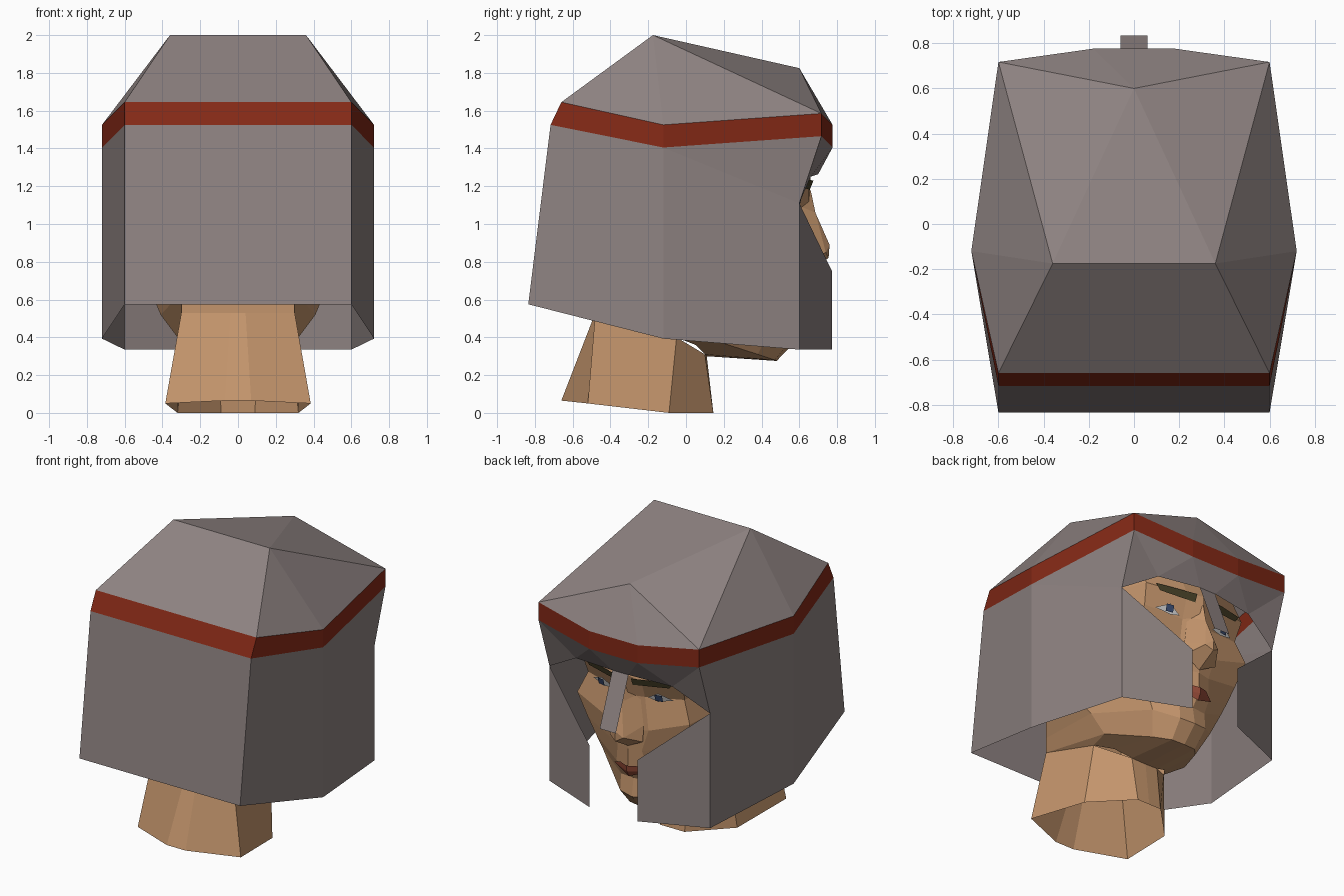
import bpy, bmesh


def material(name, rgb):
    m = bpy.data.materials.new(name)
    m.diffuse_color = (*rgb, 1)
    return m


STEEL = material("steel", (0.27, 0.225, 0.22))
RED = material("red", (0.23, 0.022, 0.008))
SKIN = material("skin", (0.55, 0.30, 0.15))
WHITE = material("white", (0.6, 0.6, 0.6))
BLUE = material("blue", (0.04, 0.07, 0.16))
HAIR = material("hair", (0.06, 0.05, 0.02))
LIPS = material("lips", (0.30, 0.07, 0.04))


def part(name, verts, faces, mat):
    """Flat-shaded half mesh, mirrored over x = 0."""
    bm = bmesh.new()
    vs = [bm.verts.new(v) for v in verts]
    for f in faces:
        bm.faces.new([vs[i] for i in f])
    bmesh.ops.remove_doubles(bm, verts=bm.verts, dist=0.0005)
    bmesh.ops.recalc_face_normals(bm, faces=bm.faces)
    mesh = bpy.data.meshes.new(name)
    bm.to_mesh(mesh)
    bm.free()
    ob = bpy.data.objects.new(name, mesh)
    bpy.context.collection.objects.link(ob)
    mesh.materials.append(mat)
    mod = ob.modifiers.new("mirror", 'MIRROR')
    mod.use_clip = True
    return ob


def loft(name, rows, mat):
    """Skin of quads between rows holding the same number of points."""
    n = len(rows[0])
    faces = [(r * n + c, r * n + c + 1, (r + 1) * n + c + 1, (r + 1) * n + c)
             for r in range(len(rows) - 1) for c in range(n - 1)]
    return part(name, [p for row in rows for p in row], faces, mat)


# helmet rings, back centre round to front centre
band_top = [(0, -.66, 1.645), (.6, -.66, 1.645), (.72, -.12, 1.525),
            (.6, .717, 1.585), (.18, .776, 1.525), (0, .776, 1.525)]
band_low = [(0, -.717, 1.525), (.6, -.717, 1.525), (.72, -.12, 1.405),
            (.6, .717, 1.465), (.18, .776, 1.405), (0, .776, 1.405)]
rim = [(0, -.835, .575), (.6, -.835, .575), (.72, -.12, .393), (.6, .6, .335)]
temple = (.6, .6, 1.11)

# roof of the helmet
part("helmet_roof", band_top + [(0, -.175, 2), (.36, -.175, 2), (0, .6, 1.825)],
     [(0, 1, 7, 6), (1, 2, 7), (2, 3, 7), (7, 3, 8), (6, 7, 8),
      (3, 4, 8), (4, 5, 8)], STEEL)

# painted band
loft("helmet_band", [band_top, band_low], RED)

# back and side walls
part("helmet_wall", band_low[:4] + rim + [temple],
     [(0, 1, 5, 4), (1, 2, 6, 5), (2, 8, 7, 6), (2, 3, 8)], STEEL)

# brow plate over the face opening
part("helmet_brow", band_low[3:] + [temple, (.36, .66, 1.25), (.06, .70, 1.264),
                                    (0, .70, 1.264)],
     [(0, 4, 3), (0, 1, 4), (1, 5, 4), (1, 2, 6, 5)], STEEL)

# cheek guards and thin nose guard
part("cheek_guard", [temple, (.18, .773, .75), (.18, .773, .335), rim[3]],
     [(0, 1, 2, 3)], STEEL)
part("nose_guard", [(0, .70, 1.264), (.06, .70, 1.264), (.06, .835, .92),
                    (0, .835, .92)], [(0, 1, 2, 3)], STEEL)

# face rows from under the jaw to the crown, centre out to the ear
face = [
    [(0, .11, .30), (.1, .10, .31), (.2, .05, .36), (.28, -.05, .40)],
    [(0, .48, .275), (.09, .47, .28), (.17, .38, .31), (.32, .10, .40)],
    [(0, .58, .38), (.10, .56, .39), (.23, .45, .45), (.41, .08, .52)],
    [(0, .56, .50), (.10, .55, .50), (.30, .47, .60), (.46, 0, .64)],
    [(0, .62, .58), (.12, .57, .59), (.33, .49, .68), (.47, 0, .75)],
    [(0, .62, .72), (.09, .60, .72), (.37, .52, .80), (.48, 0, .85)],
    [(0, .63, .86), (.14, .60, .87), (.42, .56, .97), (.5, 0, 1)],
    [(0, .65, 1.1), (.10, .58, 1.08), (.36, .53, 1.11), (.5, 0, 1.15)],
    [(0, .66, 1.24), (.12, .65, 1.22), (.38, .57, 1.24), (.5, 0, 1.3)],
    [(0, .60, 1.45), (.15, .58, 1.45), (.36, .48, 1.45), (.48, 0, 1.45)],
    [(0, .25, 1.68), (.12, .25, 1.68), (.25, .15, 1.68), (.3, -.1, 1.68)],
]
loft("face", face, SKIN)


# back of the skull continues each face row
def back_row(p):
    z = .53 + (p[2] - .40) * .86
    return [p, (.3, -.48, z), (0, -.48, z)]


loft("skull_back", [back_row(row[3]) for row in face], SKIN)

# neck, open at the bottom
loft("neck", [
    [(0, .145, 0), (.09, .145, 0), (.32, -.09, 0), (.385, -.52, .05),
     (.07, -.66, .065), (0, -.66, .065)],
    [(0, .11, .30), (.1, .10, .31), (.28, -.05, .40), (.3, -.48, .53),
     (.04, -.48, .53), (0, -.48, .53)]], SKIN)

# nose
part("nose", [(0, .66, 1.18), (0, .685, 1.06), (0, .76, .89), (0, .755, .82),
              (0, .62, .74), (.12, .63, .80), (.11, .61, .90), (.07, .59, 1.10),
              (.05, .74, .85)],
     [(0, 7, 1), (1, 7, 6, 8), (1, 8, 2), (2, 8, 3), (8, 6, 5),
      (3, 8, 5, 4)], SKIN)

# eyes, eyebrows and mouth lie just in front of the face
part("eye_white", [(.13, .59, 1.09), (.20, .583, 1.075), (.30, .56, 1.10),
                   (.21, .60, 1.14)], [(0, 1, 2, 3)], WHITE)
part("iris", [(.19, .597, 1.085), (.24, .587, 1.085), (.24, .60, 1.13),
              (.19, .61, 1.13)], [(0, 1, 2, 3)], BLUE)
part("eyebrow", [(.06, .655, 1.18), (.30, .605, 1.20), (.33, .605, 1.24),
                 (.06, .675, 1.23)], [(0, 1, 2, 3)], HAIR)
part("lips", [(0, .61, .53), (.13, .578, .58), (.06, .615, .615), (0, .635, .61),
              (0, .632, .57)], [(0, 1, 4), (4, 1, 2, 3)], LIPS)
